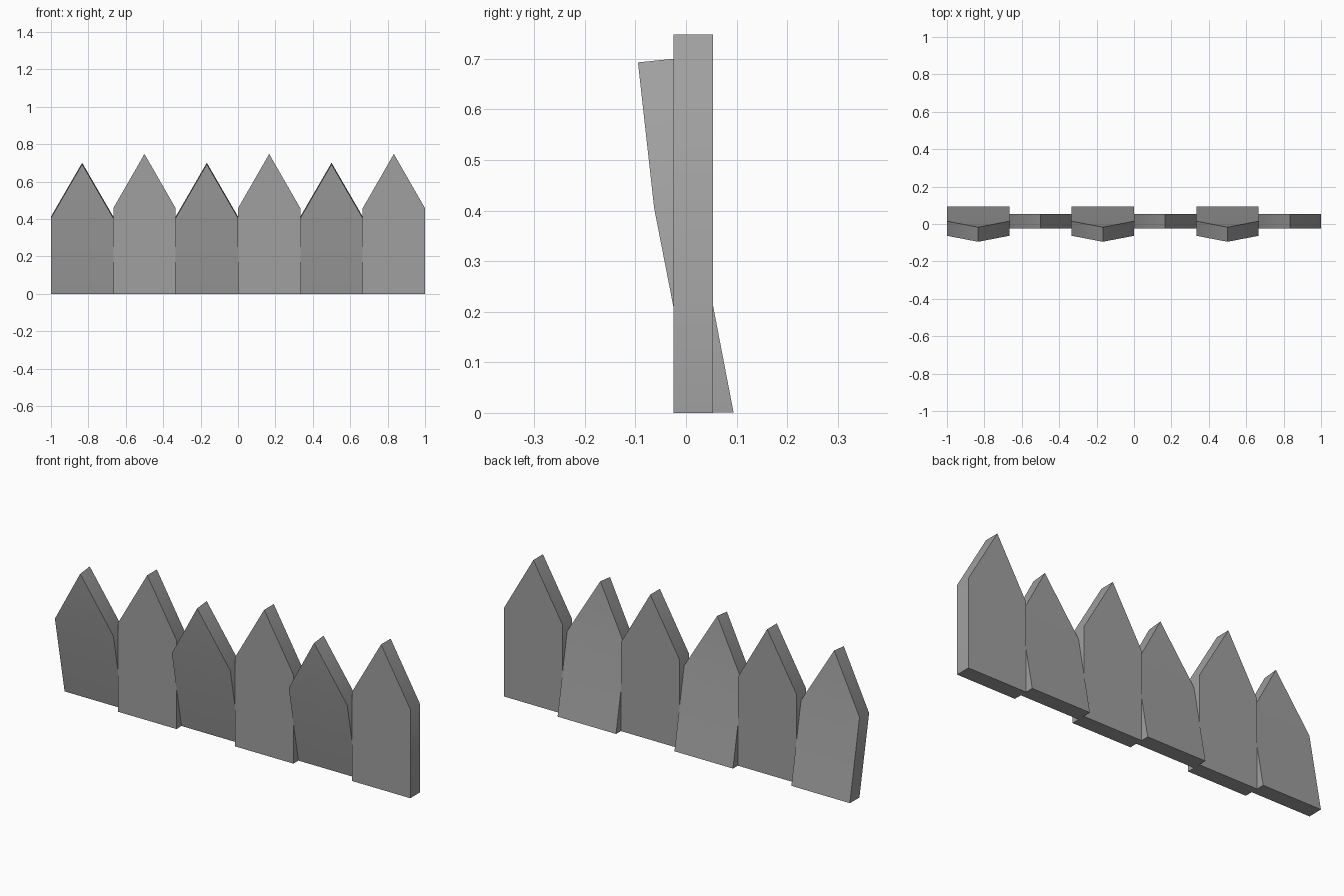
import bpy, bmesh, math

cube = bpy.data.objects.get("Cube")
if cube:
    bpy.data.objects.remove(cube, do_unlink=True)

grey = bpy.data.materials.new("plain_grey")
grey.use_nodes = True
grey.diffuse_color = (0.35, 0.35, 0.35, 1)
grey.node_tree.nodes["Principled BSDF"].inputs["Base Color"].default_value = (0.35, 0.35, 0.35, 1)

WIDTH = 1 / 3


def picket(name, x, front, back):
    """Pointed board; front and back give (y, z) at the base, shoulder and tip."""
    bm = bmesh.new()
    h = WIDTH / 2

    def outline(profile):
        base, shoulder, tip = profile
        pts = [(-h, base), (h, base), (h, shoulder), (0, tip), (-h, shoulder)]
        return [bm.verts.new((px, y, z)) for px, (y, z) in pts]

    f, b = outline(front), outline(back)
    # Body and gable faces, front and back
    for ring in (f, b):
        bm.faces.new((ring[0], ring[1], ring[2], ring[4]))
        bm.faces.new((ring[4], ring[2], ring[3]))
    # Edge faces around the outline
    for i in range(5):
        j = (i + 1) % 5
        bm.faces.new((f[i], b[i], b[j], f[j]))
    bmesh.ops.recalc_face_normals(bm, faces=bm.faces)
    mesh = bpy.data.meshes.new(name)
    bm.to_mesh(mesh)
    bm.free()
    mesh.materials.append(grey)
    obj = bpy.data.objects.new(name, mesh)
    obj.location.x = x
    bpy.context.collection.objects.link(obj)
    bpy.ops.object.select_all(action='DESELECT')
    obj.select_set(True)
    bpy.context.view_layer.objects.active = obj
    bpy.ops.object.shade_smooth_by_angle(angle=math.radians(30))


# Leaning and upright pickets alternate along the fence
for i in range(3):
    left_edge = -1 + 2 * i * WIDTH
    picket(f"leaning_picket_{i + 1}", left_edge + WIDTH / 2,
           [(0.016, 0), (-0.063, 0.405), (-0.095, 0.693)],
           [(0.094, 0.001), (0.015, 0.413), (-0.017, 0.701)])
    picket(f"upright_picket_{i + 1}", left_edge + WIDTH * 1.5,
           [(-0.025, 0), (-0.025, 0.458), (-0.025, 0.748)],
           [(0.053, 0), (0.053, 0.458), (0.053, 0.748)])
